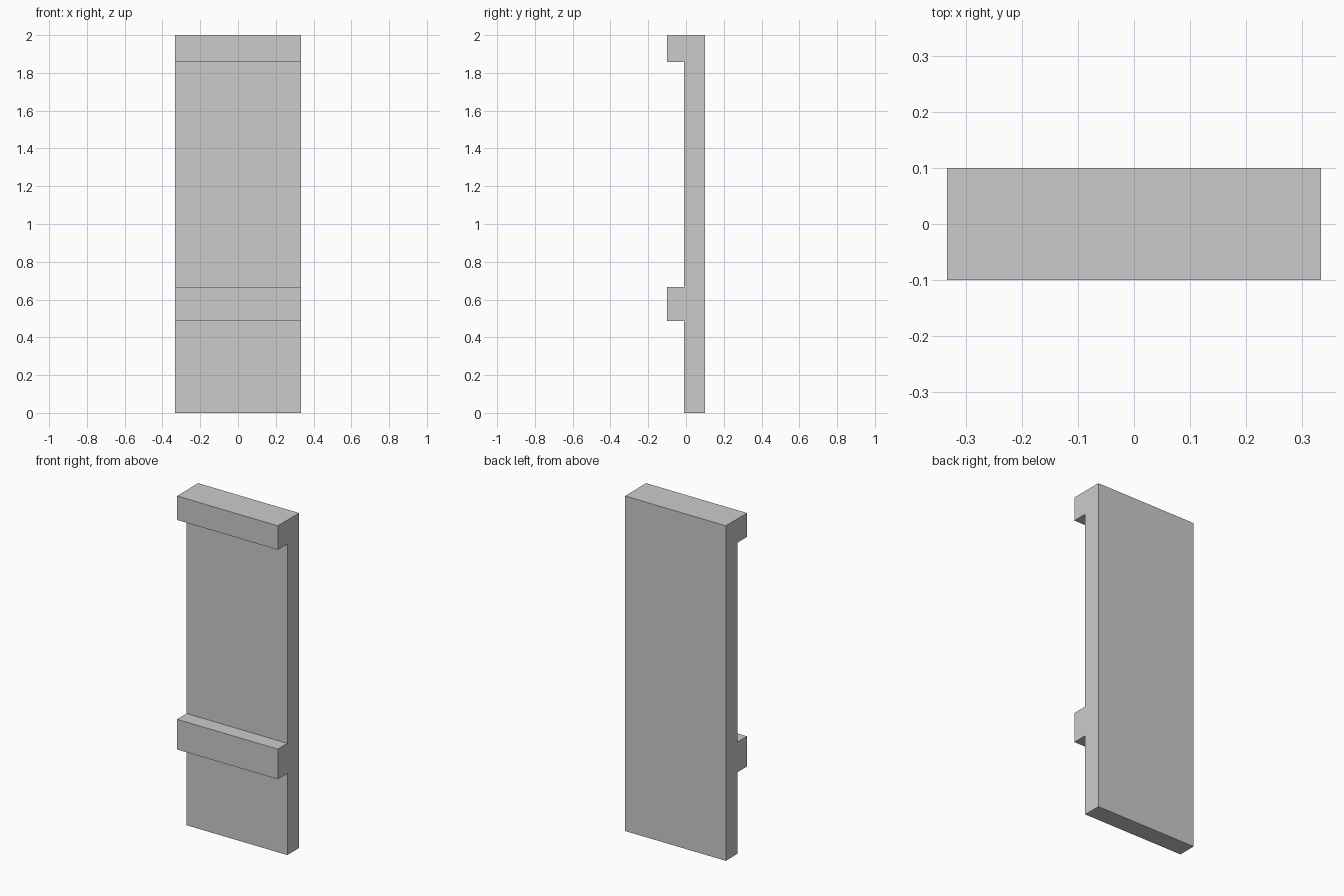
import bpy
import bmesh

cube = bpy.data.objects.get("Cube")
if cube:
    bpy.data.objects.remove(cube, do_unlink=True)

HALF_WIDTH = 0.333
BACK, FACE, LEDGE = 0.1, -0.01, -0.1
HEIGHT = 2.0
RAIL = (0.487, 0.667)     # bottom and top of the lower rail
CAP_BOTTOM = 1.857

# Plain grey material
grey = bpy.data.materials.new("plain_grey")
grey.use_nodes = True
colour = (0.6, 0.6, 0.6, 1)
grey.diffuse_color = colour
grey.node_tree.nodes["Principled BSDF"].inputs["Base Color"].default_value = colour

# Side profile (y, z): flat back, front with a lower rail and a top cap
profile = [(BACK, 0), (FACE, 0),
           (FACE, RAIL[0]), (LEDGE, RAIL[0]), (LEDGE, RAIL[1]), (FACE, RAIL[1]),
           (FACE, CAP_BOTTOM), (LEDGE, CAP_BOTTOM), (LEDGE, HEIGHT), (BACK, HEIGHT)]

# Extrude the profile across the width of the panel
bm = bmesh.new()
side = bm.faces.new([bm.verts.new((-HALF_WIDTH, y, z)) for y, z in profile])
extruded = bmesh.ops.extrude_face_region(bm, geom=[side], use_keep_orig=True)
moved = [v for v in extruded["geom"] if isinstance(v, bmesh.types.BMVert)]
bmesh.ops.translate(bm, verts=moved, vec=(2 * HALF_WIDTH, 0, 0))
bmesh.ops.recalc_face_normals(bm, faces=bm.faces)

mesh = bpy.data.meshes.new("wall_panel")
bm.to_mesh(mesh)
bm.free()
mesh.materials.append(grey)
panel = bpy.data.objects.new("wall_panel", mesh)
bpy.context.collection.objects.link(panel)
